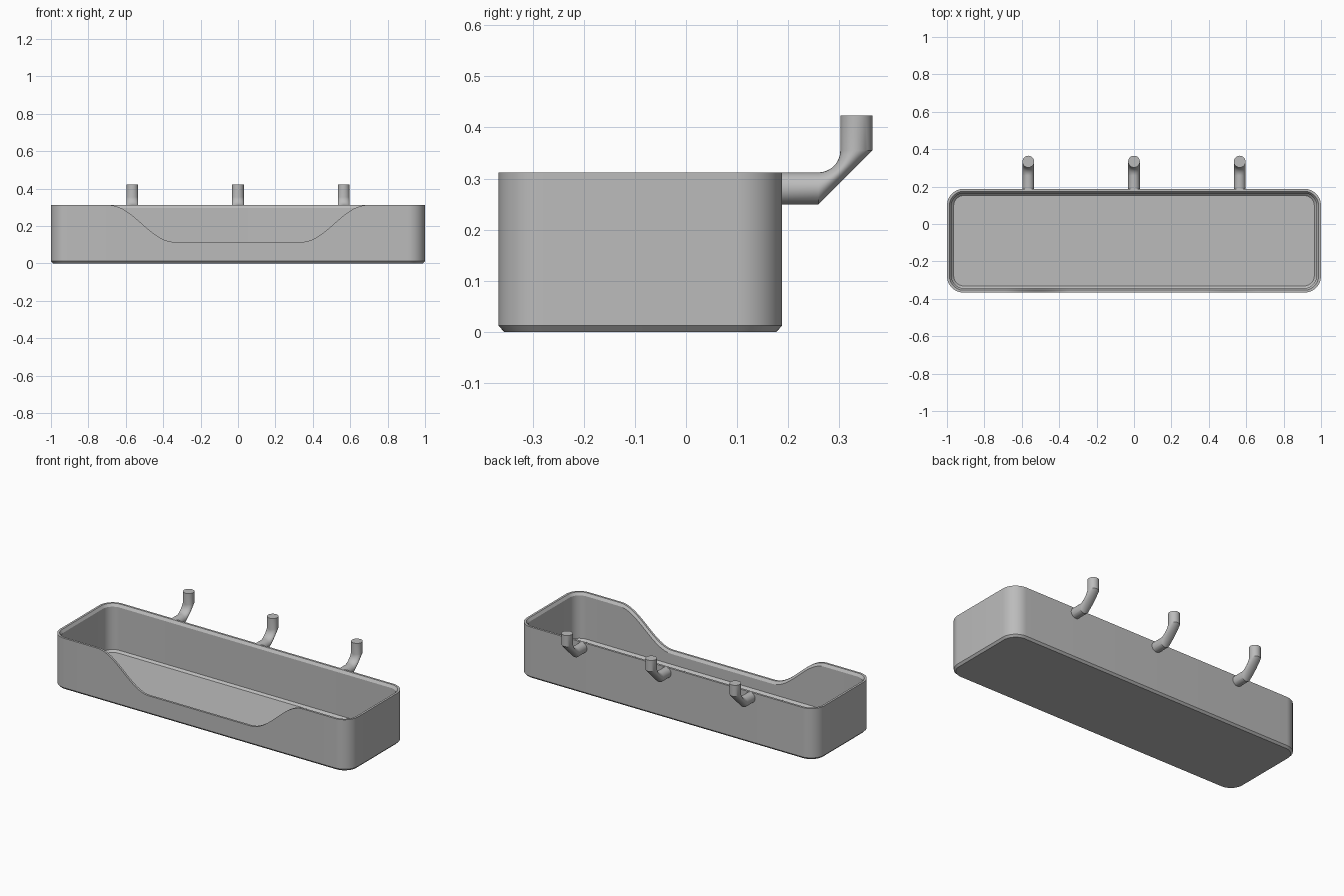
import bpy, bmesh, math

cube = bpy.data.objects.get("Cube")
if cube:
    bpy.data.objects.remove(cube, do_unlink=True)

grey = bpy.data.materials.new("plain grey")
grey.use_nodes = True
COLOUR = (0.5, 0.5, 0.5, 1)
grey.diffuse_color = COLOUR
grey.node_tree.nodes["Principled BSDF"].inputs["Base Color"].default_value = COLOUR

HALF_X, FRONT, BACK = 1.0, -0.367, 0.188
RADIUS, HEIGHT, DIP = 0.09, 0.312, 0.115


def loft(name, rings):
    """Skin a list of equal-length closed rings and cap both ends."""
    bm = bmesh.new()
    loops = [[bm.verts.new(p) for p in ring] for ring in rings]
    n = len(loops[0])
    for a, b in zip(loops, loops[1:]):
        for i in range(n):
            j = (i + 1) % n
            bm.faces.new((a[i], a[j], b[j], b[i]))
    bm.faces.new(loops[0][::-1])
    bm.faces.new(loops[-1])
    bmesh.ops.recalc_face_normals(bm, faces=bm.faces)
    mesh = bpy.data.meshes.new(name)
    bm.to_mesh(mesh)
    bm.free()
    mesh.materials.append(grey)
    obj = bpy.data.objects.new(name, mesh)
    bpy.context.collection.objects.link(obj)
    bpy.ops.object.select_all(action="DESELECT")
    obj.select_set(True)
    bpy.context.view_layer.objects.active = obj
    bpy.ops.object.shade_smooth_by_angle(angle=math.radians(30))
    return obj


def outline(inset):
    """Rounded rectangle, with extra points where the front wall dips."""
    r = RADIUS - inset
    cx = HALF_X - RADIUS
    corners = [(cx, FRONT + RADIUS, -90), (cx, BACK - RADIUS, 0),
               (-cx, BACK - RADIUS, 90), (-cx, FRONT + RADIUS, 180)]
    points = []
    for x, y, start in corners:
        for k in range(13):
            a = math.radians(start + 90 * k / 12)
            points.append((x + r * math.cos(a), y + r * math.sin(a)))
    slope = [-0.69 + 0.35 * k / 20 for k in range(21)]
    for x in slope + [-s for s in reversed(slope)]:
        points.append((x, FRONT + inset))
    return points


def rim(x, y):
    """Rim height: an S-shaped dip in the middle of the front wall."""
    if y > FRONT + RADIUS / 2:
        return HEIGHT
    t = min(max((0.69 - abs(x)) / 0.35, 0), 1)
    return HEIGHT - (HEIGHT - DIP) * (1 - math.cos(math.pi * t)) / 2


# Tray: (inset, z, measured down from the rim?) from underside to inner floor
sections = [(0.011, 0, False), (0, 0.012, False), (0, 0, True), (0.013, 0, True),
            (0.024, 0.016, True), (0.024, 0.036, False), (0.036, 0.024, False)]
loft("tray", [[(x, y, rim(x, y) - z if from_rim else z) for x, y in outline(d)]
              for d, z, from_rim in sections])

# Hooks: round peg with a tight inner bend and a flat outer diagonal
PEG, BEND = 0.0315, 0.043
CY, CZ = 0.259, 0.355


def hook_rings(x0):
    # (centre y, centre z, radial direction angle, half thickness)
    stations = [(0.176, CZ - BEND - PEG, 0, PEG)]
    for k in range(13):
        a = math.pi / 2 * k / 12
        outer = (BEND + 2 * PEG) * math.cos(math.pi / 4) / math.cos(a - math.pi / 4)
        mid = (BEND + outer) / 2
        stations.append((CY + mid * math.sin(a), CZ - mid * math.cos(a), a,
                         (outer - BEND) / 2))
    stations.append((CY + BEND + PEG, 0.423, math.pi / 2, PEG))
    rings = []
    for y, z, a, half in stations:
        ring = []
        for k in range(32):
            t = 2 * math.pi * k / 32
            d = half * math.cos(t)
            ring.append((x0 + PEG * math.sin(t), y + d * math.sin(a), z - d * math.cos(a)))
        rings.append(ring)
    return rings


for side, x in (("right", -0.565), ("middle", 0), ("left", 0.565)):
    loft(side + "_hook", hook_rings(x))
